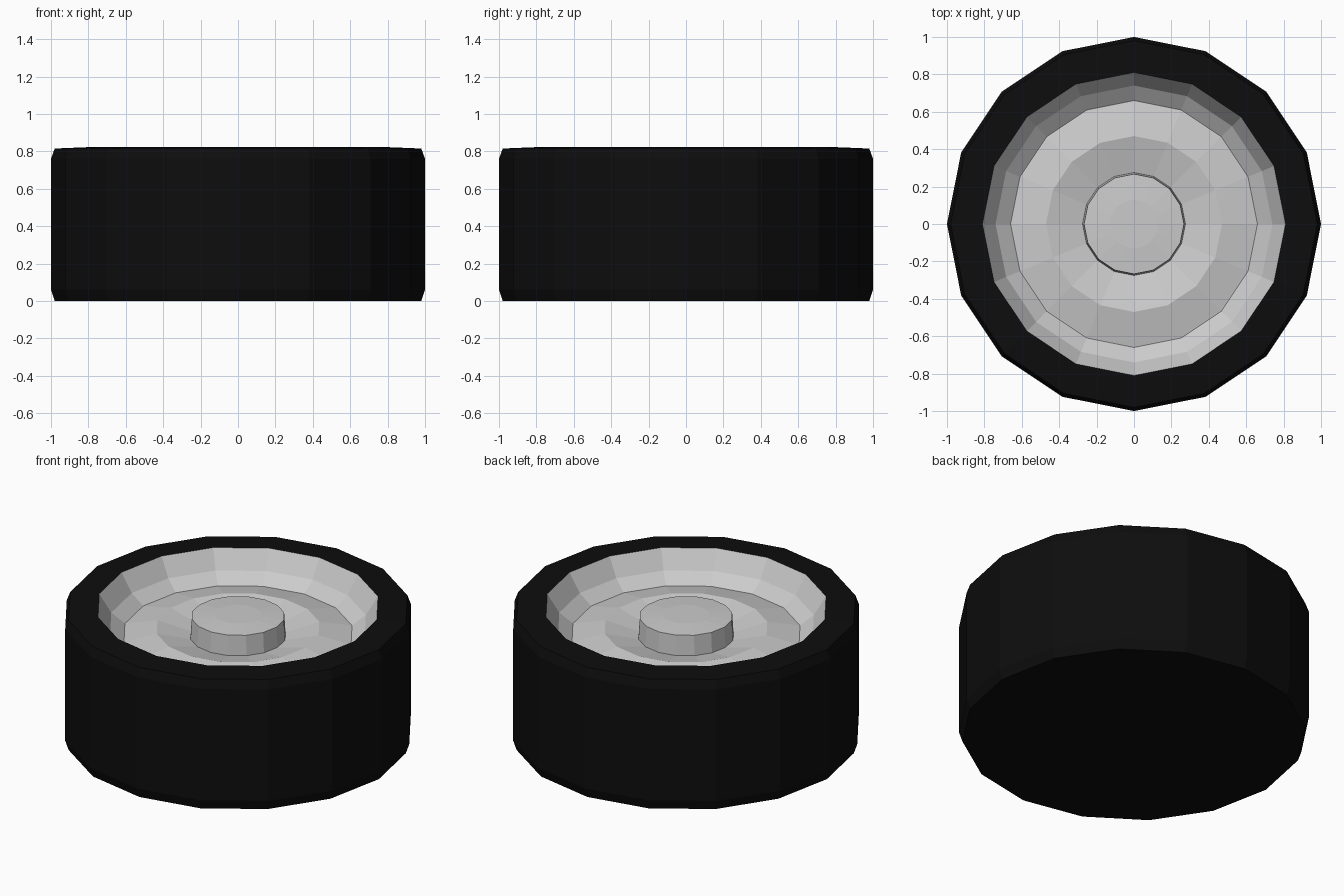
import bpy, bmesh
from math import cos, sin, tau

if "Cube" in bpy.data.objects:
    bpy.data.objects.remove(bpy.data.objects["Cube"])

SIDES = 16


def lathe(name, profile, cap_first=False, cap_last=False):
    """Revolve an (r, z) profile, ordered from bottom outside to inside top, into flat facets."""
    bm = bmesh.new()
    rings = [[bm.verts.new((r * cos(tau * i / SIDES), r * sin(tau * i / SIDES), z))
              for i in range(SIDES)] for r, z in profile]
    for a, b in zip(rings, rings[1:]):
        for i in range(SIDES):
            j = (i + 1) % SIDES
            bm.faces.new((a[i], a[j], b[j], b[i]))
    if cap_first:
        bm.faces.new(rings[0][::-1])
    if cap_last:
        bm.faces.new(rings[-1])
    mesh = bpy.data.meshes.new(name)
    bm.to_mesh(mesh)
    bm.free()
    obj = bpy.data.objects.new(name, mesh)
    bpy.context.collection.objects.link(obj)
    return obj


# Tyre: closed underside, bevelled shoulders, gently sloped sidewall
tyre = lathe("tyre", [(0.98, 0), (1, 0.06), (1, 0.76), (0.98, 0.815), (0.81, 0.822)],
             cap_first=True)
rubber = bpy.data.materials.new("black_rubber")
rubber.diffuse_color = (0.004, 0.004, 0.004, 1)
rubber.use_nodes = True
rubber.node_tree.nodes["Principled BSDF"].inputs["Base Color"].default_value = rubber.diffuse_color
tyre.data.materials.append(rubber)

# Dished rim with a raised ring, and a hub cap with a slight dome
lathe("rim_and_hub", [(0.81, 0.822), (0.74, 0.71), (0.66, 0.65), (0.47, 0.69),
                      (0.275, 0.64), (0.267, 0.765), (0.13, 0.775)],
      cap_last=True)
